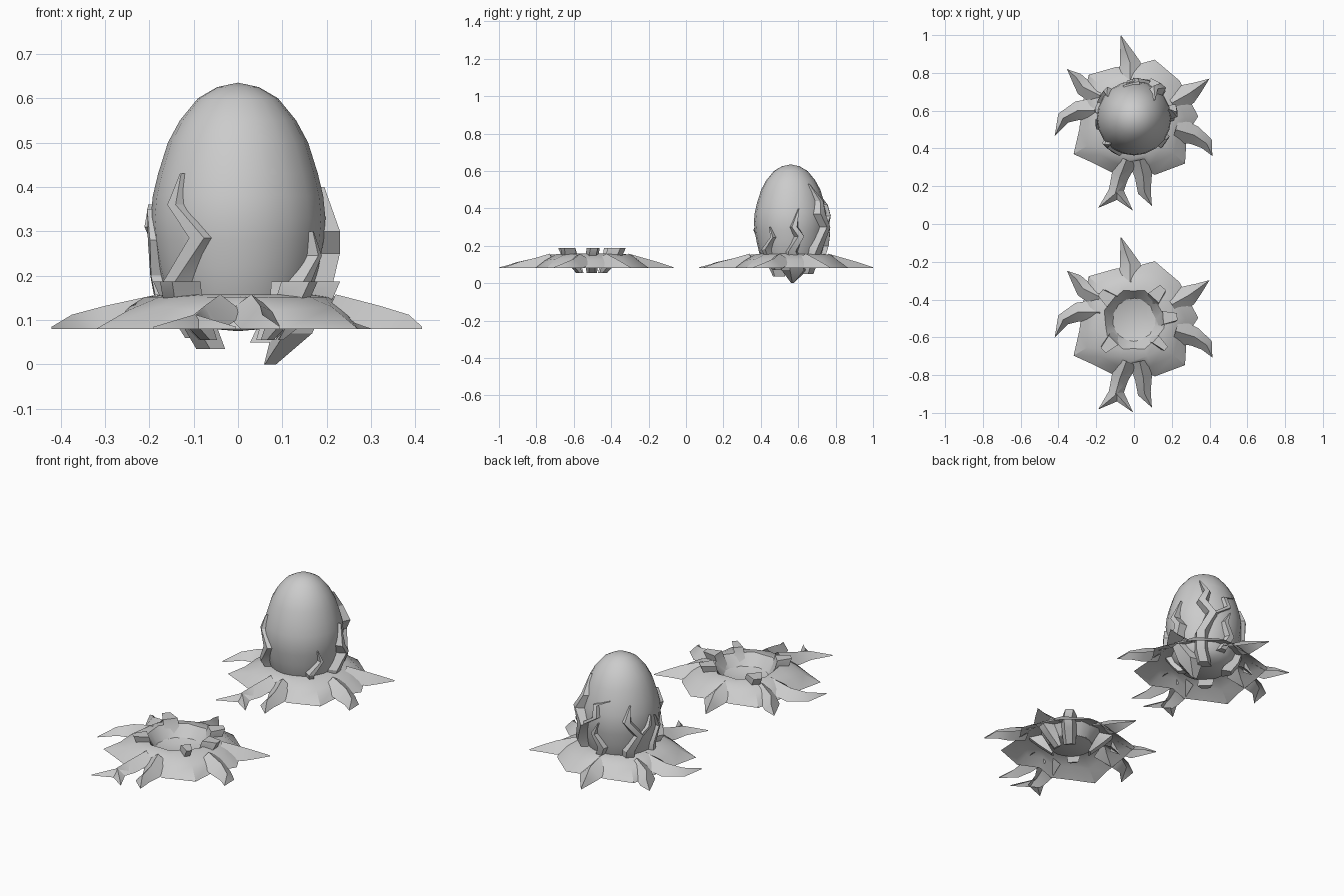
import bpy, math
from mathutils import Vector

if "Cube" in bpy.data.objects:
    bpy.data.objects.remove(bpy.data.objects["Cube"])

# Egg profile (z, radius); the first two rows only guide the root ends
EGG = [(0, .08), (.05, .11), (.085, .115), (.12, .15), (.16, .168), (.22, .182), (.28, .193),
       (.33, .197), (.38, .192), (.43, .18), (.5, .158), (.55, .131), (.6, .09), (.625, .047)]
BACK, FRONT = .56, -.507


def egg_r(z):
    for (z0, r0), (z1, r1) in zip(EGG, EGG[1:]):
        if z <= z1:
            return r0 + (r1 - r0) * (z - z0) / (z1 - z0)
    return EGG[-1][1]


def make(name, verts, faces, y, angle):
    me = bpy.data.meshes.new(name)
    me.from_pydata([tuple(v) for v in verts], [], faces)
    ob = bpy.data.objects.new(name, me)
    ob.location.y = y
    bpy.context.collection.objects.link(ob)
    bpy.ops.object.select_all(action='DESELECT')
    ob.select_set(True)
    bpy.context.view_layer.objects.active = ob
    bpy.ops.object.mode_set(mode='EDIT')
    bpy.ops.mesh.select_all(action='SELECT')
    bpy.ops.mesh.normals_make_consistent(inside=False)
    bpy.ops.object.mode_set(mode='OBJECT')
    bpy.ops.object.shade_smooth_by_angle(angle=math.radians(angle))
    return ob


def bridge(rings, n, closed=True):
    return [(i * n + j, i * n + (j + 1) % n, (i + 1) * n + (j + 1) % n, (i + 1) * n + j)
            for i in range(rings - 1) for j in range(n if closed else n - 1)]


def lathe(name, profile, y, caps, n=20):
    """Revolve (z, r) rows; caps maps row index to centre height."""
    v = [(r * math.cos(2 * math.pi * j / n), r * math.sin(2 * math.pi * j / n), z)
         for z, r in profile for j in range(n)]
    f = bridge(len(profile), n)
    for row, z in caps:
        v.append((0, 0, z))
        f += [(row * n + j, row * n + (j + 1) % n, len(v) - 1) for j in range(n)]
    return make(name, v, f, y, 60)


# Irregular skirt outline, counter-clockwise from the right
OUTLINE = [(.34, .01), (.24, .2), (.11, .31), (0, .28), (-.1, .27), (-.24, .23), (-.27, .085),
           (-.29, -.06), (-.32, -.19), (-.21, -.24), (-.11, -.29), (0, -.25), (.11, -.3),
           (.27, -.24), (.28, -.08)]


def skirt(y):
    pts = [Vector((a, b, 0)) for a, b in OUTLINE]
    n, v = len(pts), []
    v += [p + Vector((0, 0, .08)) for p in pts]
    for i, p in enumerate(pts):
        v.append(p * .5 + p.normalized() * .102 + Vector((0, 0, .122 + .008 * (i % 2))))
    for r, z, wob in ((.205, .152, .01), (.165, .158, -.012), (.112, .1, 0)):
        for i, p in enumerate(pts):
            v.append(p.normalized() * (r + wob * (i % 2)) + Vector((0, 0, z)))
    make("nest_skirt", v, bridge(5, n), y, 35)


# Tentacle roots: centre line (x, y, half width)
ROOTS = [
    [(-.02, .2, .07), (-.02, .29, .055), (-.045, .36, .03), (-.07, .44, 0)],
    [(.2, .08, .07), (.29, .13, .055), (.34, .165, .03), (.40, .21, 0)],
    [(.22, -.06, .07), (.32, -.09, .05), (.385, -.135, .035), (.415, -.2, 0)],
    [(.03, -.22, .06), (.05, -.31, .045), (.055, -.39, .035), (.095, -.465, 0)],
    [(-.04, -.22, .06), (-.075, -.31, .045), (-.095, -.39, .04), (-.005, -.49, 0)],
    [(-.04, -.22, .06), (-.075, -.31, .045), (-.1, -.4, .04), (-.19, -.475, 0)],
    [(-.18, .04, .07), (-.3, .04, .05), (-.375, 0, .035), (-.42, -.095, 0)],
    [(-.18, .12, .06), (-.27, .165, .045), (-.305, .215, .03), (-.355, .26, 0)],
]


def root(path, y):
    v = []
    for i, (a, b, w) in enumerate(path):
        c = Vector((a, b, 0))
        p0, p1 = path[max(i - 1, 0)], path[min(i + 1, 3)]
        d = Vector((p1[0] - p0[0], p1[1] - p0[1], 0)).normalized()
        side = Vector((-d.y, d.x, 0)) * w
        low, top = (.115, .08, .08, .08)[i], (.158, .132, .112, .085)[i]
        v += [c + side + Vector((0, 0, low)), c + Vector((0, 0, top)), c - side + Vector((0, 0, low))]
    make("nest_root", v, bridge(4, 3, False), y, 50)


# Vines climbing the egg: (angle, z, half width, thickness)
VINES = [
    [(225, .035, .04, .01), (223, .1, .04, .03), (223, .185, .035, .04), (244, .285, .034, .02),
     (225, .36, .024, .018), (227, .43, .003, .01)],
    [(318, .07, .02, .02), (318, .11, .02, .03), (316, .18, .025, .04), (331, .245, .015, .025),
     (326, .3, .003, .01)],
    [(8, 0, .006, .006), (12, .07, .07, .05), (2, .17, .035, .04), (14, .25, .03, .045),
     (5, .3, .025, .035), (13, .4, .003, .012)],
    [(50, .05, .04, .03), (45, .11, .04, .04), (46, .19, .038, .045), (62, .3, .035, .035),
     (48, .37, .035, .04), (55, .44, .025, .025), (42, .53, .003, .01)],
    [(139, .06, .035, .03), (139, .11, .04, .04), (139, .19, .038, .03), (152, .27, .03, .022),
     (134, .35, .028, .022), (140, .43, .003, .01)],
]
BRANCHES = [
    [(150, .25, .02, .02), (168, .31, .018, .018), (172, .36, .003, .01)],
    [(60, .29, .025, .03), (88, .36, .022, .02), (85, .42, .02, .015), (108, .45, .003, .01)],
    [(85, .12, .03, .03), (96, .2, .03, .025), (84, .27, .02, .02), (92, .33, .003, .01)],
    [(188, .13, .025, .03), (184, .2, .02, .02), (194, .28, .018, .014), (182, .35, .003, .01)],
]


def vine(name, rows, y):
    v = []
    for deg, z, w, t in rows:
        a = math.radians(deg)
        out, tan = Vector((math.cos(a), math.sin(a), 0)), Vector((-math.sin(a), math.cos(a), 0))
        r, up = egg_r(z), Vector((0, 0, z))
        v += [out * (r - .02) + tan * w + up, out * (r - .02) - tan * w + up,
              out * (r + t) - tan * w * .55 + up, out * (r + t) + tan * w * .55 + up]
    k = len(v)
    make(name, v, bridge(len(rows), 4) + [(3, 2, 1, 0), (k - 4, k - 3, k - 2, k - 1)], y, 30)


# Both nests share the skirt and tentacle roots
for y in (BACK, FRONT):
    skirt(y)
    for path in ROOTS:
        root(path, y)

# Nest with the egg and its vines
lathe("egg", EGG[2:], BACK, [(0, .075), (len(EGG) - 3, .635)])
for rows in VINES:
    vine("egg_vine", rows, BACK)
for rows in BRANCHES:
    vine("vine_branch", rows, BACK)

# Empty nest: bowl floor and broken vine stubs
lathe("nest_bowl", [(.103, .115), (.09, .07)], FRONT, [(1, .085)])
for rows in VINES:
    d, w = rows[2][0], rows[2][2]
    vine("vine_stub", [(d, .055, w * .8, -.01), (d, .11, w, .03), (d, .15, w, .05),
                       (d + 2, .187, w, .055)], FRONT)
